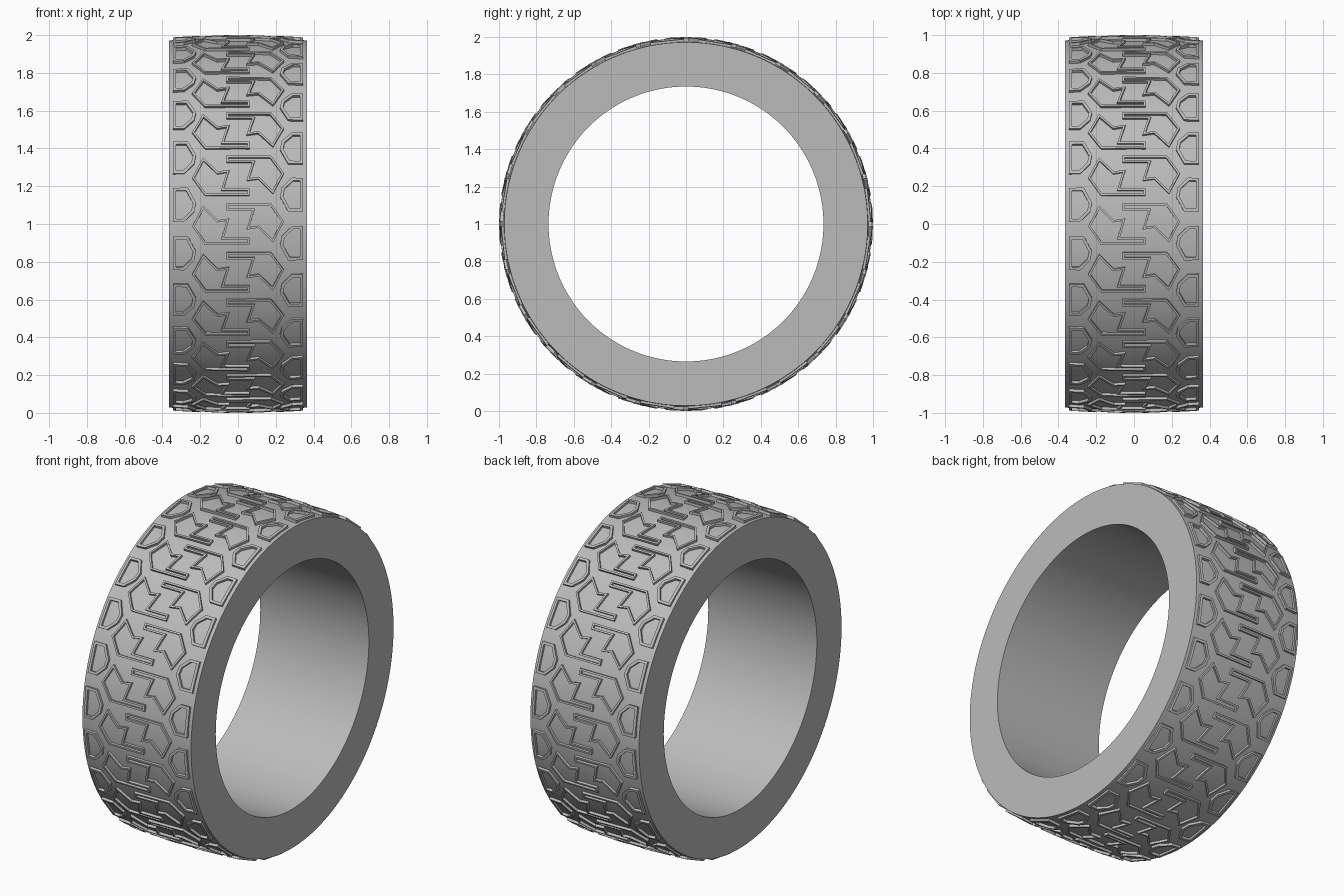
import bpy, bmesh, math
from mathutils import Vector

cube = bpy.data.objects.get("Cube")
if cube:
    bpy.data.objects.remove(cube)

HALF, BORE, CROWN, RIDGE = 0.365, 0.735, 0.985, 0.015
REPEATS, SEGMENTS = 24, 192

rubber = bpy.data.materials.new("grey_rubber")
rubber.use_nodes = True
grey = (0.5, 0.5, 0.5, 1)
rubber.diffuse_color = grey
rubber.node_tree.nodes["Principled BSDF"].inputs["Base Color"].default_value = grey


def radius(x):
    return CROWN - 0.1 * x * x


def around(x, r, a):
    """Point on the wheel: angle 0 is the front, turning upward."""
    return (x, -r * math.cos(a), 1 + r * math.sin(a))


def finish(bm, name):
    bmesh.ops.recalc_face_normals(bm, faces=bm.faces)
    mesh = bpy.data.meshes.new(name)
    bm.to_mesh(mesh)
    bm.free()
    mesh.materials.append(rubber)
    obj = bpy.data.objects.new(name, mesh)
    bpy.context.collection.objects.link(obj)
    return obj


def skin(bm, rings):
    """Join neighbouring closed rings of points, last back to first."""
    rings = [[bm.verts.new(p) for p in ring] for ring in rings]
    for k, ring in enumerate(rings):
        nxt = rings[(k + 1) % len(rings)]
        for i in range(len(ring)):
            j = (i + 1) % len(ring)
            bm.faces.new((ring[i], ring[j], nxt[j], nxt[i]))


def inset(poly, d):
    """Mitred inset of a flat outline."""
    n = len(poly)
    pts = [Vector(p) for p in poly]
    area = sum(pts[i - 1].cross(pts[i]) for i in range(n))
    sign = 1 if area > 0 else -1
    result = []
    for i, p in enumerate(pts):
        e1 = (p - pts[i - 1]).normalized()
        e2 = (pts[(i + 1) % n] - p).normalized()
        n1 = Vector((-e1.y, e1.x)) * sign
        n2 = Vector((-e2.y, e2.x)) * sign
        result.append(p + (n1 + n2) * d / (1 + n1.dot(n2)))
    return result


def ridge_outlines(name, outline, width):
    """Raised outline repeated around the tread."""
    bm = bmesh.new()
    inner = inset(outline, width)
    for k in range(REPEATS):
        turn = math.tau * k / REPEATS
        rings = []
        for path, lift in ((outline, -0.006), (outline, RIDGE),
                           (inner, RIDGE), (inner, -0.006)):
            rings.append([around(x, radius(x) + lift, turn + s) for x, s in path])
        skin(bm, rings)
    finish(bm, name)


# Tyre body: crowned tread, flat sidewalls, plain bore
xs = [HALF * i / 6 for i in range(-6, 7)]
profile = [(-HALF, BORE)] + [(x, radius(x)) for x in xs] + [(HALF, BORE)]
bm = bmesh.new()
skin(bm, [[around(x, r, math.tau * i / SEGMENTS) for i in range(SEGMENTS)]
          for x, r in profile])
body = finish(bm, "tyre_body")
bpy.ops.object.select_all(action='DESELECT')
body.select_set(True)
bpy.context.view_layer.objects.active = body
bpy.ops.object.shade_smooth_by_angle(angle=math.radians(30))

# Tread outlines on the left half; the other half is a half-turn copy
zigzag = [(-.185, .1), (-.107, .02), (-.045, .03), (-.075, -.072),
          (.06, -.072), (.06, -.11), (-.175, -.11), (-.243, -.013)]
shoulder = [(-.345, .195), (-.265, .195), (-.222, .115),
            (-.232, .065), (-.285, .012), (-.345, .012)]
for name, outline, width in (("zigzag_tread", zigzag, .011),
                             ("shoulder_tread", shoulder, .016)):
    ridge_outlines("right_" + name, outline, width)
    ridge_outlines("left_" + name, [(-x, -s) for x, s in outline], width)
